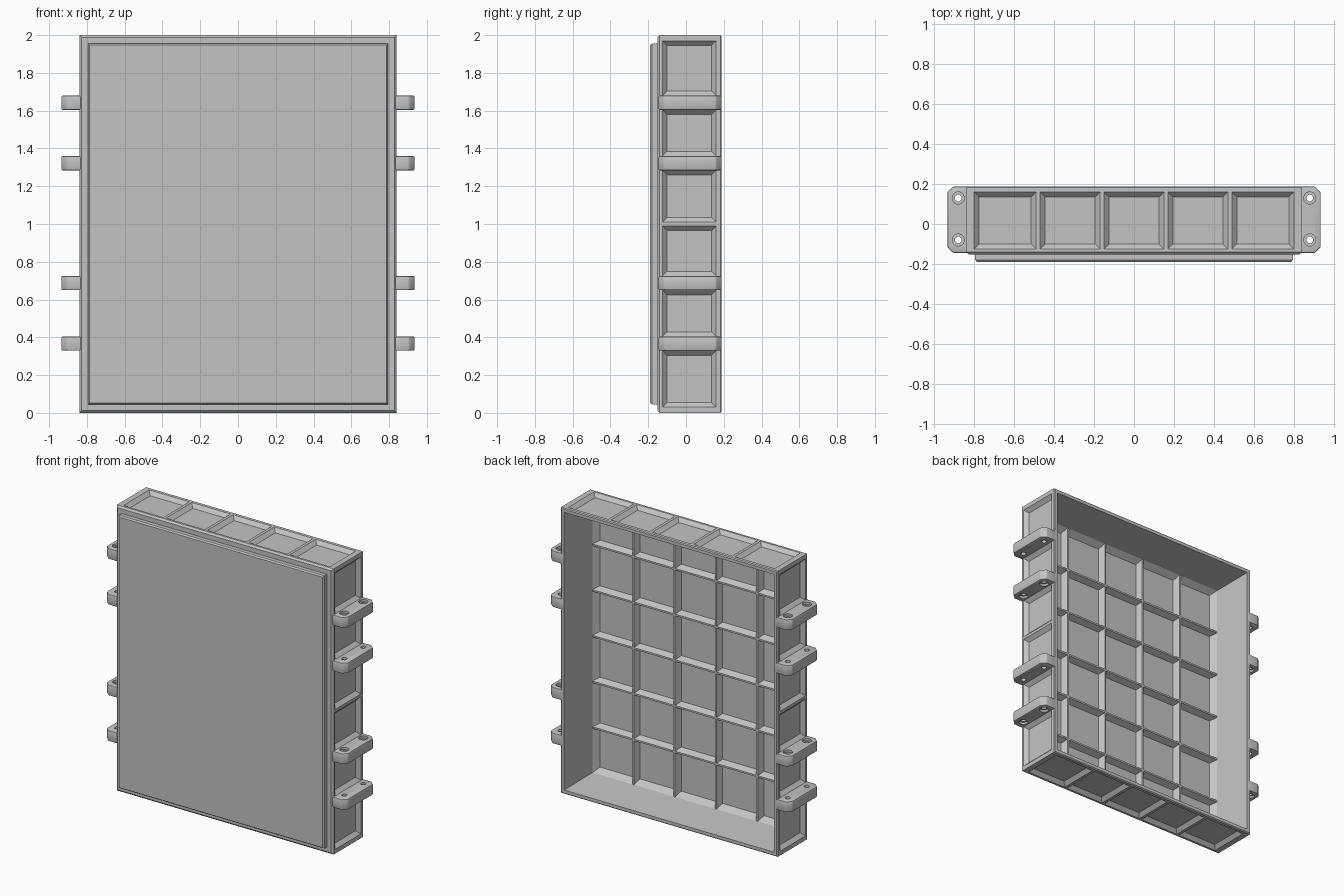
import bpy, bmesh
from mathutils import Vector

if "Cube" in bpy.data.objects:
    bpy.data.objects.remove(bpy.data.objects["Cube"], do_unlink=True)

grey = bpy.data.materials.new("plain grey")
grey.use_nodes = True
GREY = (0.55, 0.55, 0.55, 1)
grey.diffuse_color = GREY
grey.node_tree.nodes["Principled BSDF"].inputs["Base Color"].default_value = GREY

HALF_W, HEIGHT, BACK, FRONT = 0.84, 2.0, 0.188, -0.152
MID = HEIGHT / 2


def make(name, bm):
    bmesh.ops.recalc_face_normals(bm, faces=bm.faces)
    mesh = bpy.data.meshes.new(name)
    bm.to_mesh(mesh)
    bm.free()
    mesh.materials.append(grey)
    obj = bpy.data.objects.new(name, mesh)
    bpy.context.collection.objects.link(obj)
    return obj


def loft(bm, rings):
    """Closed solid through matching rings of points."""
    loops = [[bm.verts.new(p) for p in ring] for ring in rings]
    n = len(loops[0])
    for a, b in zip(loops, loops[1:]):
        for i in range(n):
            j = (i + 1) % n
            bm.faces.new((a[i], a[j], b[j], b[i]))
    bm.faces.new(loops[0])
    bm.faces.new(loops[-1])


def rect(u0, u1, v0, v1, place):
    return [place(*p) for p in ((u0, v0), (u1, v0), (u1, v1), (u0, v1))]


def frame_ring(inset, y):
    w = HALF_W - inset
    return rect(-w, w, inset, HEIGHT - inset, lambda u, v: (u, y, v))


def apply(obj, mod):
    bpy.ops.object.select_all(action='DESELECT')
    obj.select_set(True)
    bpy.context.view_layer.objects.active = obj
    bpy.ops.object.modifier_apply(modifier=mod.name)


def cut(obj, cutter):
    mod = obj.modifiers.new("cut", 'BOOLEAN')
    mod.operation, mod.solver, mod.object = 'DIFFERENCE', 'EXACT', cutter
    apply(obj, mod)
    bpy.data.objects.remove(cutter, do_unlink=True)


# Open-backed tray: outside, rim, then drafted inside walls down to the floor
bm = bmesh.new()
loft(bm, [frame_ring(*s) for s in (
    (0.012, FRONT), (0, FRONT + 0.012), (0, BACK - 0.006), (0.006, BACK),
    (0.028, BACK), (0.045, -0.10), (0.075, -0.142))])
tray = make("tray_frame", bm)

# Sloped pockets around the outer walls
RIBS_X = [-0.48, -0.16, 0.16, 0.48]
LUGS_Z = [0.367, 0.687, 1.322, 1.642]
LUG_T = 0.0375
DEPTH, SLOPE = 0.025, 0.025


def pocket(bm, u0, u1, place):
    rings = []
    for h, s in ((0.01, -0.004), (0, 0), (-DEPTH, SLOPE)):
        rings.append(rect(u0 + s, u1 - s, -0.125 + s, 0.16 - s,
                          lambda u, v, h=h: place(u, v, h)))
    loft(bm, rings)


bm = bmesh.new()
edges = [-0.81] + RIBS_X + [0.81]
for a, b in zip(edges, edges[1:]):
    pocket(bm, a + 0.01, b - 0.01, lambda u, v, h: (u, v, HEIGHT + h))
    pocket(bm, a + 0.01, b - 0.01, lambda u, v, h: (u, v, -h))
bars = [(0.03, 0)] + [(z, LUG_T) for z in LUGS_Z] + [(MID, 0.01), (HEIGHT - 0.03, 0)]
bars.sort()
for (a, ta), (b, tb) in zip(bars, bars[1:]):
    for side in (-1, 1):
        pocket(bm, a + ta, b - tb,
               lambda u, v, h, side=side: (side * (HALF_W + h), v, u))
cut(tray, make("pocket_cutter", bm))

# Raised front panel with bevelled edge
bm = bmesh.new()
loft(bm, [frame_ring(0.045, -0.145), frame_ring(0.045, -0.18), frame_ring(0.053, -0.19)])
make("front_panel", bm)

# Tapered stiffening ribs on the tray floor
TIP, ROOT, TOP_Y, LOW_Y = 0.006, 0.026, -0.10, -0.145


def rib_section(c, end, place):
    return [place(c + d, y, end) for d, y in
            ((-ROOT, LOW_Y), (ROOT, LOW_Y), (TIP, TOP_Y), (-TIP, TOP_Y))]


for i, x in enumerate(RIBS_X):
    bm = bmesh.new()
    loft(bm, [rib_section(x, e, lambda c, y, e: (c, y, e)) for e in (0.04, HEIGHT - 0.04)])
    make(f"upright_rib_{i + 1}", bm)
for i in range(5):
    bm = bmesh.new()
    z = MID + (i - 2) * 0.32
    loft(bm, [rib_section(z, e, lambda c, y, e: (e, y, c)) for e in (-0.8, 0.8)])
    make(f"cross_rib_{i + 1}", bm)

# Mounting lugs with countersunk bolt holes
X_IN, X_OUT, CH = 0.812, 0.935, 0.03
OUTLINE = [(X_IN, -0.145), (X_OUT - CH, -0.145), (X_OUT, -0.145 + CH),
           (X_OUT, BACK - CH), (X_OUT - CH, BACK), (X_IN, BACK)]


def cylinder(bm, x, y, z, r1, r2, depth):
    geo = bmesh.ops.create_cone(bm, cap_ends=True, segments=24,
                                radius1=r1, radius2=r2, depth=depth)
    bmesh.ops.translate(bm, verts=geo["verts"], vec=Vector((x, y, z)))


for side, label in ((1, "left"), (-1, "right")):
    for i, z in enumerate(LUGS_Z):
        bm = bmesh.new()
        loft(bm, [[(side * x, y, z + t) for x, y in OUTLINE] for t in (-LUG_T, LUG_T)])
        lug = make(f"{label}_lug_{i + 1}", bm)
        mod = lug.modifiers.new("soften", 'BEVEL')
        mod.width, mod.segments = 0.007, 2
        apply(lug, mod)
        up = 1 if i % 2 else -1      # countersinks face away from the paired lug
        for r, depth, centre in ((0.017, 0.2, z), (0.03, 0.04, z + up * (LUG_T + 0.005))):
            bm = bmesh.new()
            for y in (-0.08, 0.13):
                cylinder(bm, side * 0.88, y, centre, r, r, depth)
            cut(lug, make("hole_cutter", bm))
        bpy.ops.object.shade_smooth_by_angle(angle=0.6)
